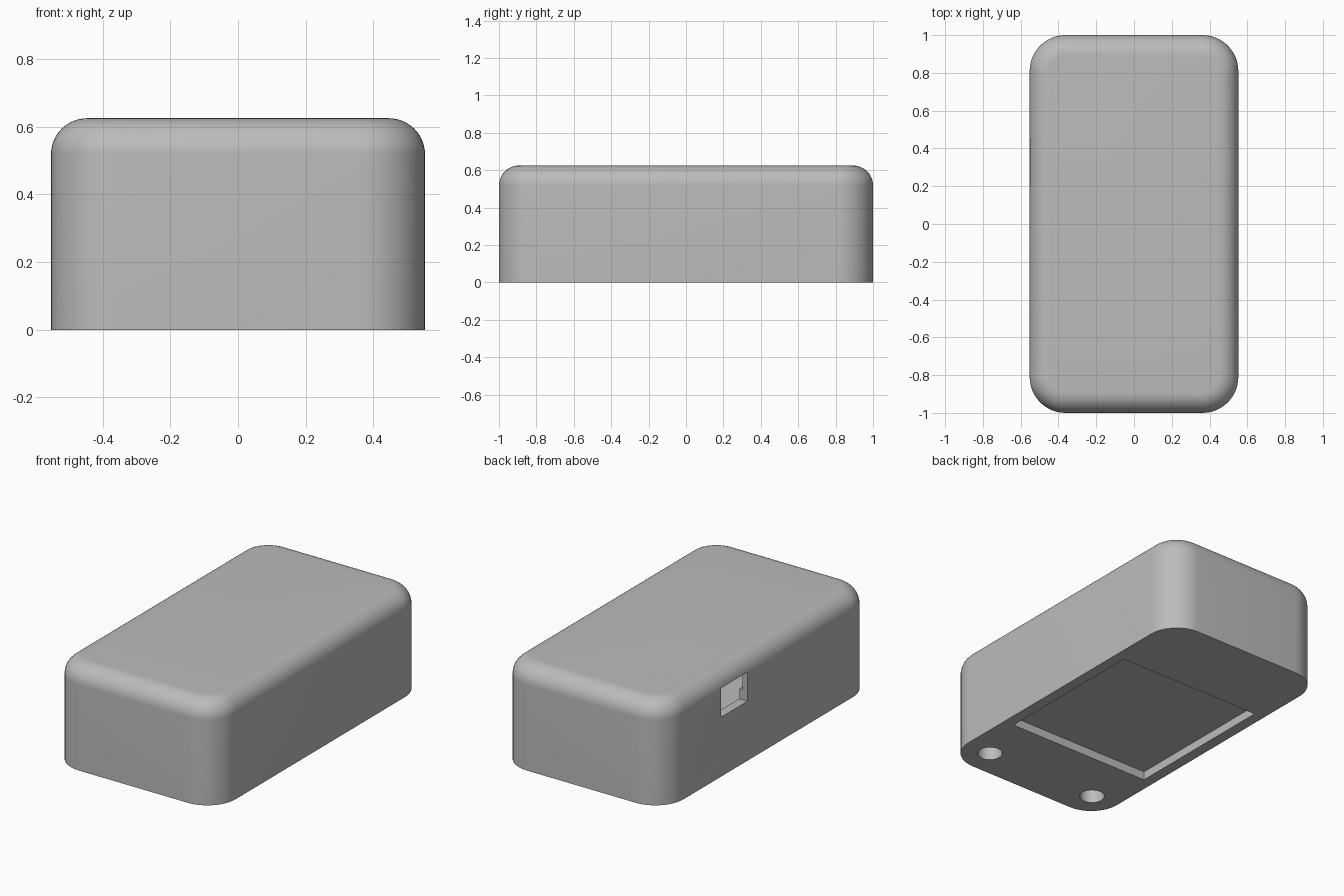
import bpy, bmesh, math
from mathutils import Matrix, Vector

default = bpy.data.objects.get("Cube")
if default:
    bpy.data.objects.remove(default, do_unlink=True)

W, L, H = 1.105, 2.0, 0.625      # outer size
CORNER, FILLET = 0.19, 0.107     # upright corner and top edge radii


def make_material(name, value):
    mat = bpy.data.materials.new(name)
    mat.use_nodes = True
    colour = (value, value, value, 1)
    mat.diffuse_color = colour
    mat.node_tree.nodes["Principled BSDF"].inputs["Base Color"].default_value = colour
    return mat


grey = make_material("plain grey", 0.5)


def finish(bm, name):
    mesh = bpy.data.meshes.new(name)
    bm.to_mesh(mesh)
    bm.free()
    mesh.materials.append(grey)
    obj = bpy.data.objects.new(name, mesh)
    bpy.context.collection.objects.link(obj)
    return obj


def box(name, low, high, corner=0, fillet=0):
    """Box between two points, with rounded upright corners and top rim."""
    low, high = Vector(low), Vector(high)
    bm = bmesh.new()
    bmesh.ops.create_cube(bm, size=1)
    bmesh.ops.scale(bm, vec=high - low, verts=bm.verts)
    bmesh.ops.translate(bm, vec=(low + high) / 2, verts=bm.verts)
    if corner:
        upright = [e for e in bm.edges
                   if abs(e.verts[0].co.z - e.verts[1].co.z) > 0.01]
        bmesh.ops.bevel(bm, geom=upright, offset=corner, segments=12,
                        profile=0.5, affect='EDGES')
    if fillet:
        rim = [e for e in bm.edges
               if all(v.co.z > high.z - 0.001 for v in e.verts)]
        bmesh.ops.bevel(bm, geom=rim, offset=fillet, segments=12,
                        profile=0.5, affect='EDGES')
    return finish(bm, name)


def cylinder(name, x, y, radius, low, high):
    bm = bmesh.new()
    bmesh.ops.create_cone(bm, cap_ends=True, segments=40, radius1=radius,
                          radius2=radius, depth=high - low,
                          matrix=Matrix.Translation((x, y, (low + high) / 2)))
    return finish(bm, name)


def cut(target, cutter):
    cutter.hide_render = True
    mod = target.modifiers.new("cut", 'BOOLEAN')
    mod.operation = 'DIFFERENCE'
    mod.solver = 'EXACT'
    mod.object = cutter
    bpy.context.view_layer.objects.active = target
    bpy.ops.object.modifier_apply(modifier=mod.name)
    bpy.data.objects.remove(cutter, do_unlink=True)


def cavity(name, wall, low, high, fillet=0):
    x, y = W / 2 - wall, L / 2 - wall
    return box(name, (-x, -y, low), (x, y, high), CORNER - wall, fillet)


# Rounded enclosure
case = box("enclosure", (-W / 2, -L / 2, 0), (W / 2, L / 2, H), CORNER, FILLET)

# Hollow inside, with a thicker lip around the lower half
cut(case, cavity("upper_cavity", 0.035, 0.42, H - 0.035, FILLET - 0.035))
cut(case, cavity("lower_cavity", 0.055, 0.15, 0.45))

# Port opening in the -x wall
cut(case, box("port_cutter", (-0.7, 0.2, 0.36), (-0.4, 0.455, 0.535)))

# Shallow square recess in the underside
cut(case, box("recess_cutter", (-0.485, -0.49, -0.1), (0.485, 0.49, 0.052)))

# Pair of blind screw holes near the front of the underside
for side in (-1, 1):
    cut(case, cylinder("screw_hole_cutter", 0.38 * side, -0.825, 0.07, -0.1, 0.12))

# Smooth shading with crisp cut edges
bpy.ops.object.select_all(action='DESELECT')
case.select_set(True)
bpy.context.view_layer.objects.active = case
bpy.ops.object.shade_smooth_by_angle(angle=math.radians(30))
